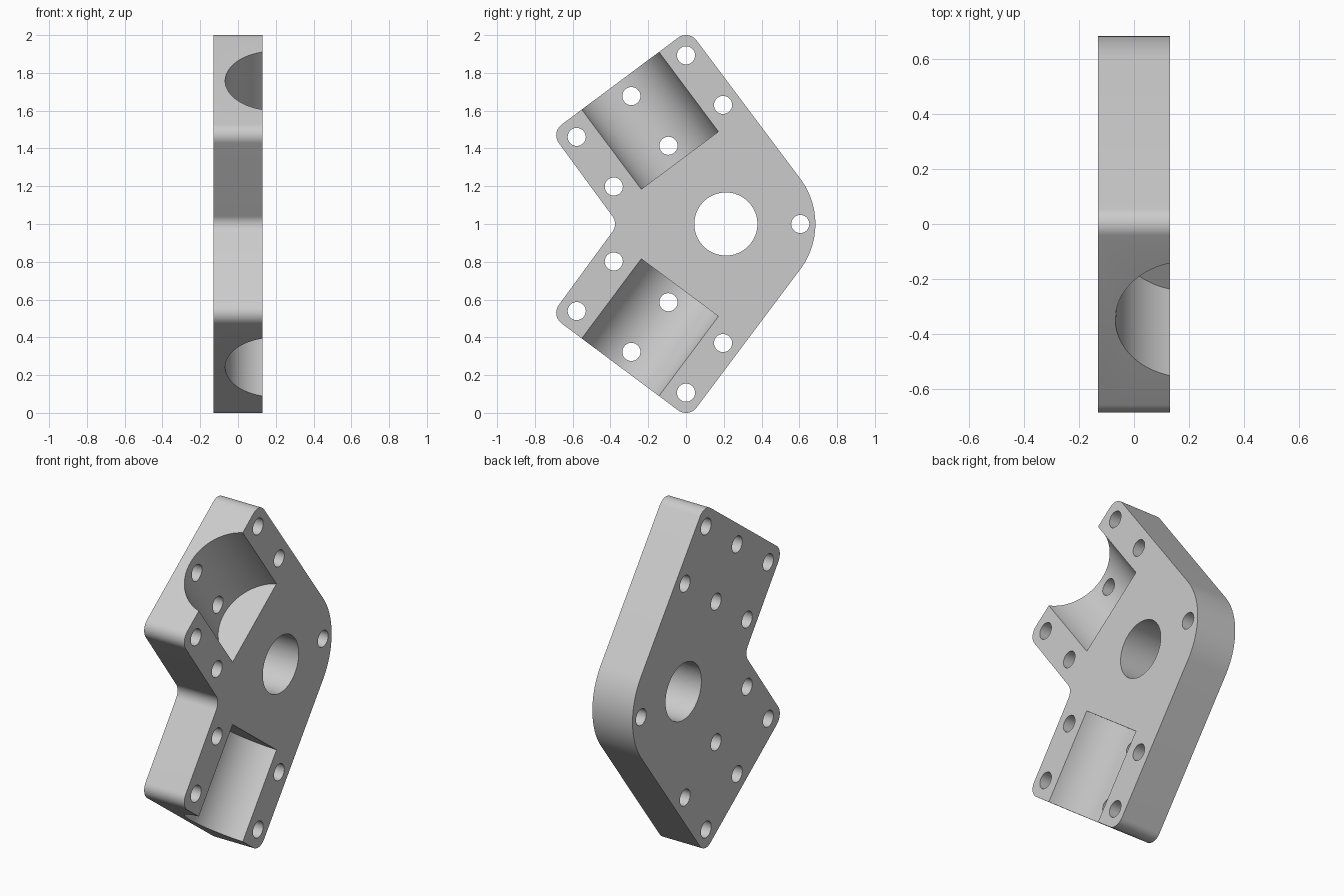
import bpy, bmesh
from math import radians, cos, sin, pi
from mathutils import Vector, Matrix

if "Cube" in bpy.data.objects:
    bpy.data.objects.remove(bpy.data.objects["Cube"], do_unlink=True)

HALF = 0.131                 # half thickness of the plate
TILT = radians(36.75)        # slope of the arm ends
ACROSS = Vector((0, -cos(TILT), -sin(TILT)))   # along the arm end
INWARD = Vector((0, sin(TILT), -cos(TILT)))    # from the arm end to the hub

grey = bpy.data.materials.new("plain_grey")
grey.use_nodes = True
grey.diffuse_color = (0.6, 0.6, 0.6, 1)
grey.node_tree.nodes["Principled BSDF"].inputs["Base Color"].default_value = (0.6, 0.6, 0.6, 1)


def make_object(name, bm):
    bmesh.ops.recalc_face_normals(bm, faces=bm.faces)
    mesh = bpy.data.meshes.new(name)
    bm.to_mesh(mesh)
    bm.free()
    obj = bpy.data.objects.new(name, mesh)
    obj.data.materials.append(grey)
    bpy.context.collection.objects.link(obj)
    return obj


def arc(cy, cz, r, start, end, steps):
    angles = [start + (end - start) * i / steps for i in range(steps + 1)]
    return [(cy + r * cos(a), cz + r * sin(a)) for a in angles]


def add_cylinder(bm, centre, axis, radius, length, sides):
    turn = axis.to_track_quat('Z', 'Y').to_matrix().to_4x4()
    bmesh.ops.create_cone(bm, cap_ends=True, segments=sides, radius1=radius, radius2=radius,
                          depth=length, matrix=Matrix.Translation(centre) @ turn)


# Upper half outline: hub arc, two rounded arm corners, notch fillet
side = pi / 2 - (pi / 2 - TILT)
upper = arc(0.285, 1, 0.4, 0, side, 12)
upper += arc(0, 1.93, 0.07, side, side + pi / 2, 10)
upper += arc(-0.617, 1.47, 0.07, side + pi / 2, side + pi, 10)
upper += arc(-0.446, 1, 0.07, side, 0, 6)
lower = [(y, 2 - z) for y, z in reversed(upper[1:-1])]

bm = bmesh.new()
face = bm.faces.new([bm.verts.new((-HALF, y, z)) for y, z in upper + lower])
walls = bmesh.ops.extrude_face_region(bm, geom=[face])
moved = [g for g in walls["geom"] if isinstance(g, bmesh.types.BMVert)]
bmesh.ops.translate(bm, verts=moved, vec=(2 * HALF, 0, 0))
plate = make_object("mounting_plate", bm)

# Cutters: cylindrical pockets, then hub bore and screw holes
pockets, holes = bmesh.new(), bmesh.new()
X = Vector((1, 0, 0))
add_cylinder(holes, Vector((0, 0.211, 1)), X, 0.167, 1, 64)
add_cylinder(holes, Vector((0, 0.605, 1)), X, 0.048, 1, 32)

for sign in (1, -1):
    def flip(v):
        return Vector((v.x, v.y, 1 + sign * (v.z - 1)))

    mouth = Vector((0.195, -0.345, 1.755))
    start, end = flip(mouth - INWARD * 0.3), flip(mouth + INWARD * 0.522)
    add_cylinder(pockets, (start + end) / 2, end - start, 0.263, (end - start).length, 96)
    for i in range(3):
        for j in range(2):
            spot = Vector((0, 0, 1.893)) + ACROSS * 0.361 * i + INWARD * 0.328 * j
            add_cylinder(holes, flip(spot), X, 0.048, 1, 32)

bpy.context.view_layer.objects.active = plate
plate.select_set(True)
for name, cutter_mesh in (("pocket_cutter", pockets), ("hole_cutter", holes)):
    cutter = make_object(name, cutter_mesh)
    cutter.hide_render = True
    cut = plate.modifiers.new(name, 'BOOLEAN')
    cut.operation, cut.solver, cut.object = 'DIFFERENCE', 'EXACT', cutter
    bpy.ops.object.modifier_apply(modifier=cut.name)
    bpy.data.objects.remove(cutter, do_unlink=True)

bpy.ops.object.shade_smooth_by_angle(angle=radians(30))
